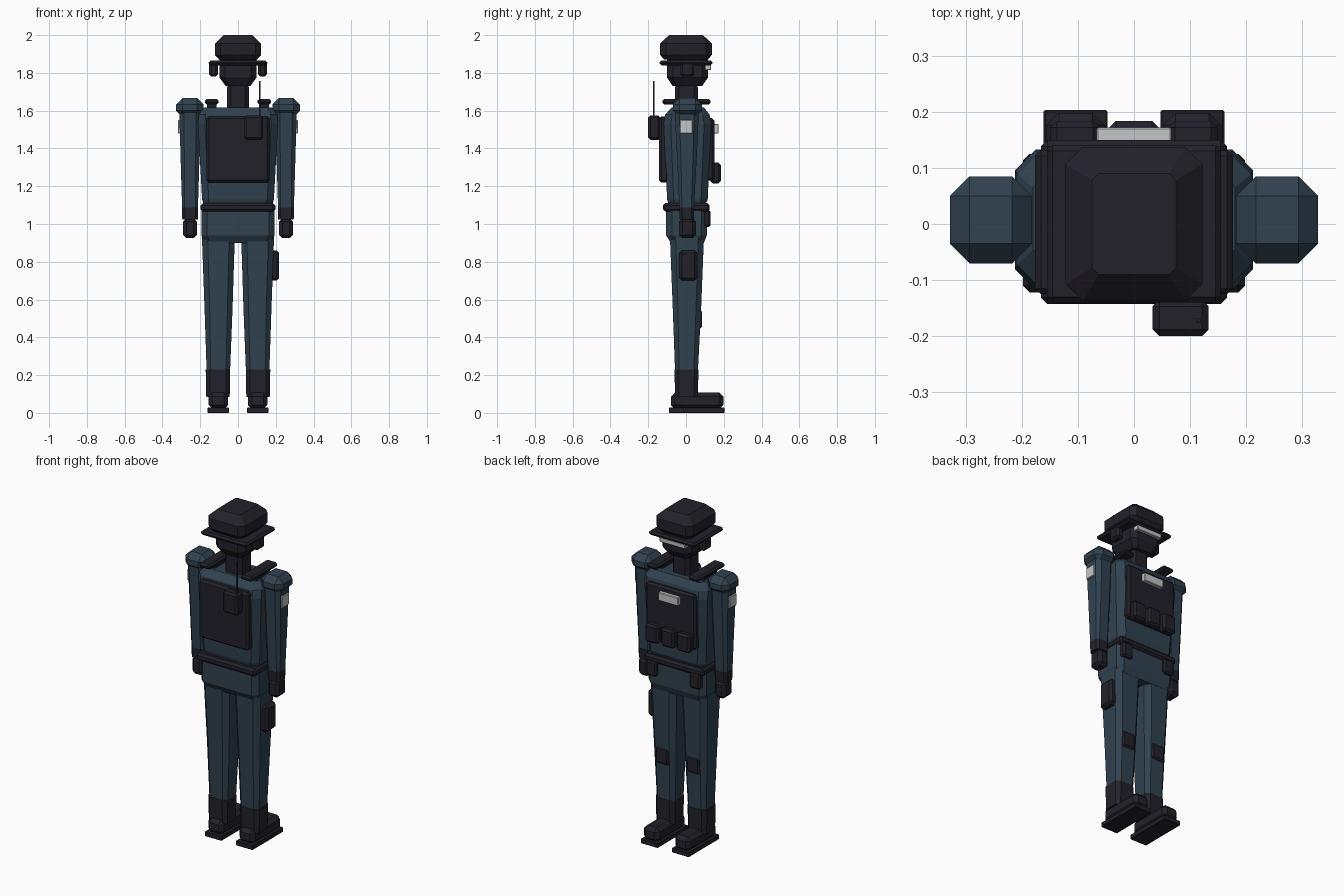
import bpy, bmesh


def material(name, rgb):
    m = bpy.data.materials.new(name)
    m.diffuse_color = (*rgb, 1)
    return m


NAVY = material("navy_cloth", (0.030, 0.054, 0.080))
DARK = material("black_gear", (0.0165, 0.015, 0.023))
PALE = material("pale_grey", (0.55, 0.57, 0.57))


def finish(bm, name, mat):
    bmesh.ops.recalc_face_normals(bm, faces=bm.faces)
    me = bpy.data.meshes.new(name)
    bm.to_mesh(me)
    bm.free()
    me.materials.append(mat)
    ob = bpy.data.objects.new(name, me)
    bpy.context.collection.objects.link(ob)
    return ob


def box(name, mat, x, y, z, bevel=0.0):
    """Box between (min, max) pairs with single-segment chamfers."""
    bm = bmesh.new()
    bmesh.ops.create_cube(bm, size=1)
    for v in bm.verts:
        for i, (a, b) in enumerate((x, y, z)):
            v.co[i] = (a + b) / 2 + v.co[i] * (b - a)
    if bevel:
        bmesh.ops.bevel(bm, geom=bm.edges[:], offset=bevel, segments=1,
                        affect='EDGES', profile=0.5)
    return finish(bm, name, mat)


def loft(name, mat, rings, cx=0.0):
    """Stack of chamfered rectangles: (z, x centre, half width, y min, y max, chamfer)."""
    bm = bmesh.new()
    loops = []
    for z, ox, hx, y0, y1, c in rings:
        x0, x1 = cx + ox - hx, cx + ox + hx
        pts = [(x0 + c, y0), (x1 - c, y0), (x1, y0 + c), (x1, y1 - c),
               (x1 - c, y1), (x0 + c, y1), (x0, y1 - c), (x0, y0 + c)]
        loops.append([bm.verts.new((px, py, z)) for px, py in pts])
    for a, b in zip(loops, loops[1:]):
        for i in range(8):
            j = (i + 1) % 8
            bm.faces.new((a[i], a[j], b[j], b[i]))
    bm.faces.new(loops[0])
    bm.faces.new(loops[-1])
    return finish(bm, name, mat)


def span(c, h):
    return (c - h, c + h)


# Head, helmet and eyewear
loft("head", DARK, [(1.73, 0, .065, -.07, .085, .02), (1.775, 0, .098, -.10, .116, .03),
                    (1.88, 0, .098, -.10, .116, .03)])
loft("helmet", DARK, [(1.87, 0, .10, -.115, .115, .025), (1.895, 0, .122, -.137, .137, .03),
                      (1.955, 0, .122, -.137, .137, .03), (2.0, 0, .075, -.09, .09, .012)])
box("helmet_brim", DARK, span(0, .155), (-.14, .14), (1.84, 1.866), .01)
box("goggle_lens", PALE, span(0, .085), (.10, .133), (1.815, 1.843), .003)
loft("neck", DARK, [(1.58, 0, .058, -.058, .063, .02), (1.72, 0, .058, -.058, .063, .02),
                    (1.76, 0, .05, -.05, .055, .02)])

# Torso, hips and belt
loft("torso", NAVY, [(1.10, 0, .18, -.09, .10, .03), (1.13, 0, .19, -.10, .115, .035),
                     (1.53, 0, .212, -.118, .133, .037), (1.58, 0, .208, -.11, .125, .037),
                     (1.617, 0, .18, -.075, .095, .03)])
loft("hips", NAVY, [(.90, 0, .175, -.08, .095, .025), (.94, 0, .193, -.105, .11, .03),
                    (1.08, 0, .193, -.105, .112, .03)])
box("belt", DARK, span(0, .198), (-.122, .125), (1.065, 1.11), .012)

# Armour plates, chest pouches and name plate
box("back_plate", DARK, span(0, .166), (-.143, -.09), (1.22, 1.57), .012)
box("chest_plate", DARK, span(0, .166), (.09, .15), (1.23, 1.56), .012)
for i in (-1, 0, 1):
    box("chest_pouch", DARK, span(i * .105, .044), (.13, .184), (1.215, 1.325), .012)
box("chest_label", PALE, span(0, .067), (.145, .172), (1.48, 1.53), .003)

# Radio with antenna on the back
box("radio", DARK, (.033, .133), (-.20, -.135), (1.445, 1.575), .012)
box("antenna", DARK, span(.115, .004), span(-.172, .004), (1.56, 1.757))

# Thigh holster, one side only
box("holster", DARK, (.165, .218), (-.036, .06), (.70, .86), .014)

for s in (-1, 1):
    # Headset ear pieces and shoulder straps
    box("ear_piece", DARK, span(s * .13, .023), (-.03, .043), (1.78, 1.86), .012)
    box("shoulder_strap", DARK, span(s * .139, .037), (-.125, .131), (1.633, 1.662), .01)
    box("strap_mount", DARK, span(s * .139, .025), span(.0, .06), (1.60, 1.64))

    # Arms
    box("shoulder_pad", NAVY, span(s * .255, .073), (-.07, .085), (1.565, 1.667), .035)
    loft("sleeve", NAVY, [(1.085, 0, .042, -.035, .042, .014),
                          (1.35, 0, .05, -.047, .057, .02),
                          (1.60, 0, .057, -.06, .068, .024)], s * .254)
    loft("cuff", DARK, [(1.025, 0, .041, -.033, .042, .014),
                        (1.087, 0, .043, -.036, .044, .014)], s * .254)
    box("glove", DARK, span(s * .254, .036), (-.036, .052), (.925, 1.03), .018)
    box("sleeve_patch", PALE, span(s * .306, .011), (-.031, .035), (1.48, 1.55), .003)

    # Belt pouches
    box("belt_pouch", DARK, span(s * .145, .035), (.09, .13), (.985, 1.075), .01)

    # Legs with knee pads
    loft("trouser_leg", NAVY, [(.22, 0, .062, -.058, .063, .022),
                               (.55, s * -.001, .074, -.07, .08, .027),
                               (.93, 0, .087, -.085, .095, .03)], s * .104)
    box("knee_pad", DARK, span(s * .104, .046), (.04, .085), (.445, .547), .012)

    # Boots
    loft("boot_shaft", DARK, [(.085, 0, .062, -.058, .063, .02),
                              (.23, 0, .065, -.061, .066, .022)], s * .106)
    box("boot_foot", DARK, span(s * .104, .052), (-.08, .198), (.02, .108), .022)
    box("boot_sole", DARK, span(s * .104, .057), (-.09, .203), (0, .028), .003)
